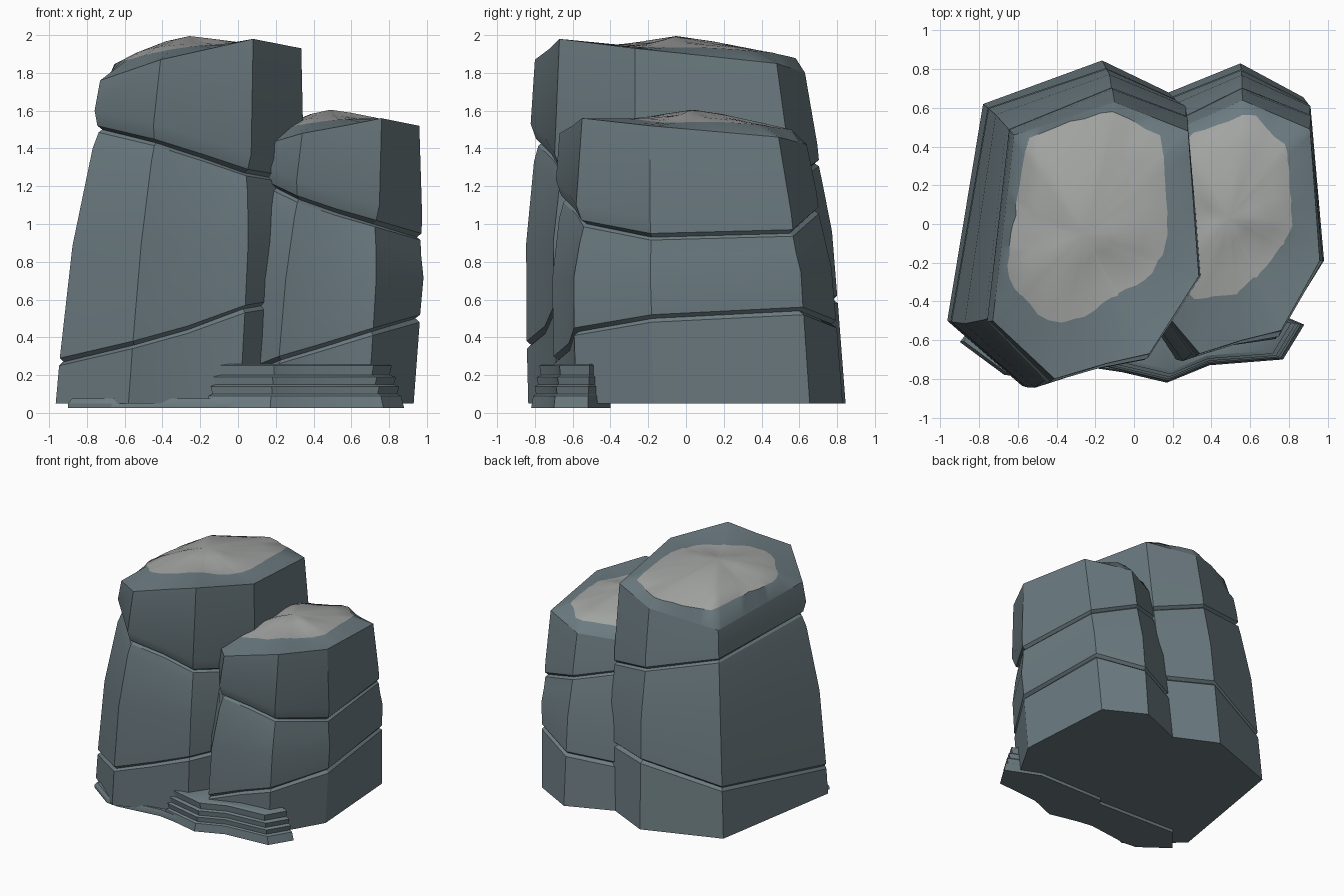
import bpy, bmesh, math, random
from mathutils import Vector

if "Cube" in bpy.data.objects:
    bpy.data.objects.remove(bpy.data.objects["Cube"])

random.seed(4)


def material(name, color):
    m = bpy.data.materials.new(name)
    m.diffuse_color = color
    m.use_nodes = True
    m.node_tree.nodes["Principled BSDF"].inputs["Base Color"].default_value = m.diffuse_color
    return m


ROCK = material("slate_rock", (0.15, 0.20, 0.22, 1))
PALE = material("pale_top", (0.36, 0.37, 0.36, 1))


def finish(name, bm, mats, angle=28):
    bmesh.ops.recalc_face_normals(bm, faces=bm.faces)
    me = bpy.data.meshes.new(name)
    bm.to_mesh(me)
    bm.free()
    ob = bpy.data.objects.new(name, me)
    bpy.context.collection.objects.link(ob)
    for m in mats:
        me.materials.append(m)
    bpy.ops.object.select_all(action='DESELECT')
    ob.select_set(True)
    bpy.context.view_layer.objects.active = ob
    bpy.ops.object.shade_smooth_by_angle(angle=math.radians(angle))
    return ob


def skin(bm, rings, mat=0):
    # quads between successive closed rings of points
    vr = [[bm.verts.new(p) for p in r] for r in rings]
    n = len(vr[0])
    for a, b in zip(vr, vr[1:]):
        for i in range(n):
            j = (i + 1) % n
            bm.faces.new((a[i], a[j], b[j], b[i])).material_index = mat
    return vr


def ray_hit(poly, c, ang):
    # point where a ray from c crosses a closed outline (z interpolated)
    d = Vector((math.cos(ang), math.sin(ang)))
    for p, q in zip(poly, poly[1:] + poly[:1]):
        a, e = p.xy - c, q.xy - p.xy
        den = d.cross(e)
        if abs(den) < 1e-9:
            continue
        t, s = a.cross(e) / den, a.cross(d) / den
        if t > 0 and -1e-6 <= s <= 1 + 1e-6:
            return p.lerp(q, s)
    return poly[0].copy()


def column(name, corners, patch, ztop):
    # corners: bottom x, y | top x, y, z | low crack z, high crack z
    base = [Vector((c[0], c[1], 0.05)) for c in corners]
    rim = [Vector(c[2:5]) for c in corners]
    mid = sum((b.xy + t.xy for b, t in zip(base, rim)), Vector((0, 0))) / (2 * len(base))

    def ring(level):
        out = []
        for i, (b, t, c) in enumerate(zip(base, rim, corners)):
            front = max(0.0, min(1.0, (-0.25 - b.y) / 0.25))
            z, push = level(c[5], c[6], front)
            f = (z - 0.05) / (t.z - 0.05)
            p = b.lerp(t, f)
            d = (p.xy - mid).normalized()
            push += 0.03 * math.sin(math.pi * f)
            p.x += d.x * push
            p.y += d.y * push
            out.append(p)
        return out

    levels = [
        lambda l, h, f: (l - 0.02, 0.0),
        lambda l, h, f: (l, -0.025),
        lambda l, h, f: (l + 0.02, 0.0),
        lambda l, h, f: (l + (h - l) * 0.5, 0.01 - 0.01 * f),
        lambda l, h, f: (h - 0.1, -0.005 - 0.025 * f),
        lambda l, h, f: (h - 0.015, -0.01 - 0.04 * f),
        lambda l, h, f: (h, -0.03 - 0.04 * f),
        lambda l, h, f: (h + 0.02, -0.005 - 0.03 * f),
        lambda l, h, f: (h + 0.1, 0.0),
    ]
    bm = bmesh.new()
    vr = skin(bm, [base] + [ring(l) for l in levels] + [rim])
    bm.faces.new(vr[0])
    finish(name, bm, [ROCK])

    # sloping shoulder and pale weathered cap
    pp = [Vector((x, y, 0)) for x, y in patch]
    c = sum((p.xy for p in pp), Vector((0, 0))) / len(pp)
    zc = sum(p.z for p in rim) / len(rim)
    angs = [2 * math.pi * i / 48 for i in range(48)]
    angs += [math.atan2(p.y - c.y, p.x - c.x) % (2 * math.pi) for p in rim]
    angs.sort()
    rings = [[], [], [], []]
    for a in angs:
        o, p = ray_hit(rim, c, a), ray_hit(pp, c, a)
        rings[0].append(o)
        ro, rp = (o.xy - c).length, (p.xy - c).length
        rp = min(rp * random.uniform(0.98, 1.02), ro * 0.97)
        for k, (s, lift) in enumerate(((1, 0.42), (0.72, 0.6), (0.35, 0.8))):
            r = rp * s
            plane = zc + (o.z - zc) * r / ro
            z = plane + (ztop - plane) * lift + 0.008 * math.sin(3 * a + k)
            rings[k + 1].append(Vector((c.x + r * math.cos(a), c.y + r * math.sin(a), z)))
    bm = bmesh.new()
    vr = skin(bm, rings[:2])
    vr = skin(bm, rings[1:], 1)
    top = bm.verts.new((c.x, c.y, ztop))
    for i in range(len(angs)):
        bm.faces.new((vr[-1][i], vr[-1][(i + 1) % len(angs)], top)).material_index = 1
    bmesh.ops.remove_doubles(bm, verts=bm.verts, dist=0.0005)
    finish(name + "_cap", bm, [ROCK, PALE], 40)


# tall column
column("tall_column", [
    (-0.965, -0.50, -0.73, -0.50, 1.76, 0.27, 1.50),
    (-0.58, -0.835, -0.41, -0.80, 1.87, 0.36, 1.43),
    (-0.30, -0.73, -0.14, -0.72, 1.93, 0.44, 1.35),
    (0.01, -0.68, 0.08, -0.67, 1.98, 0.55, 1.27),
    (0.30, -0.25, 0.335, -0.27, 1.93, 0.60, 1.22),
    (0.22, 0.66, 0.28, 0.48, 1.85, 0.58, 1.22),
    (-0.165, 0.845, -0.10, 0.63, 1.80, 0.60, 1.32),
    (-0.78, 0.62, -0.62, 0.46, 1.69, 0.45, 1.45)],
    [(-0.56, 0.43), (-0.13, 0.6), (0.13, 0.46), (0.17, 0.2), (0.18, -0.08), (0.08, -0.28),
     (-0.13, -0.39), (-0.25, -0.48), (-0.42, -0.51), (-0.51, -0.45), (-0.66, -0.27),
     (-0.64, -0.08), (-0.59, 0.18)], 1.995)

# short column
column("short_column", [
    (0.06, -0.45, 0.17, -0.47, 1.43, 0.22, 1.20),
    (0.20, -0.69, 0.34, -0.67, 1.48, 0.28, 1.13),
    (0.43, -0.60, 0.56, -0.60, 1.52, 0.35, 1.06),
    (0.69, -0.58, 0.76, -0.55, 1.56, 0.43, 1.00),
    (0.93, -0.17, 0.96, -0.19, 1.52, 0.50, 0.93),
    (0.875, 0.655, 0.91, 0.49, 1.46, 0.54, 0.95),
    (0.55, 0.83, 0.56, 0.64, 1.42, 0.47, 1.07),
    (0.18, 0.68, 0.20, 0.48, 1.38, 0.42, 1.15)],
    [(0.27, 0.46), (0.62, 0.58), (0.79, 0.39), (0.81, 0.15), (0.82, -0.03), (0.70, -0.21),
     (0.52, -0.37), (0.33, -0.39), (0.20, -0.30), (0.14, -0.10), (0.18, 0.2)], 1.605)


def ledge(name, outline, centre, tiers):
    # stacked slabs; tiers: (z, scale about centre)
    c = Vector(centre)
    rings = []
    for z, s in tiers:
        rings.append([Vector((c.x + (x - c.x) * s, c.y + (y - c.y) * s, z)) for x, y in outline])
    bm = bmesh.new()
    vr = skin(bm, rings)
    bm.faces.new(vr[0])
    bm.faces.new(vr[-1])
    finish(name, bm, [ROCK])


# layered step at the foot of the short column
ledge("layered_step",
      [(-0.17, -0.74), (0.17, -0.82), (0.39, -0.73), (0.77, -0.70), (0.88, -0.52), (0.6, -0.4), (0.0, -0.4)],
      (0.33, -0.45),
      [(0.025, 1.0), (0.09, 0.97), (0.10, 0.93), (0.14, 0.95), (0.15, 0.90), (0.19, 0.92),
       (0.20, 0.86), (0.25, 0.88), (0.26, 0.82)])

# thin slab along the foot of the tall column
ledge("foot_slab",
      [(-0.90, -0.61), (-0.67, -0.78), (-0.56, -0.79), (-0.2, -0.745), (0.1, -0.79), (0.1, -0.45), (-0.75, -0.42)],
      (-0.4, -0.5), [(0.025, 1.0), (0.05, 1.0), (0.075, 0.96)])
